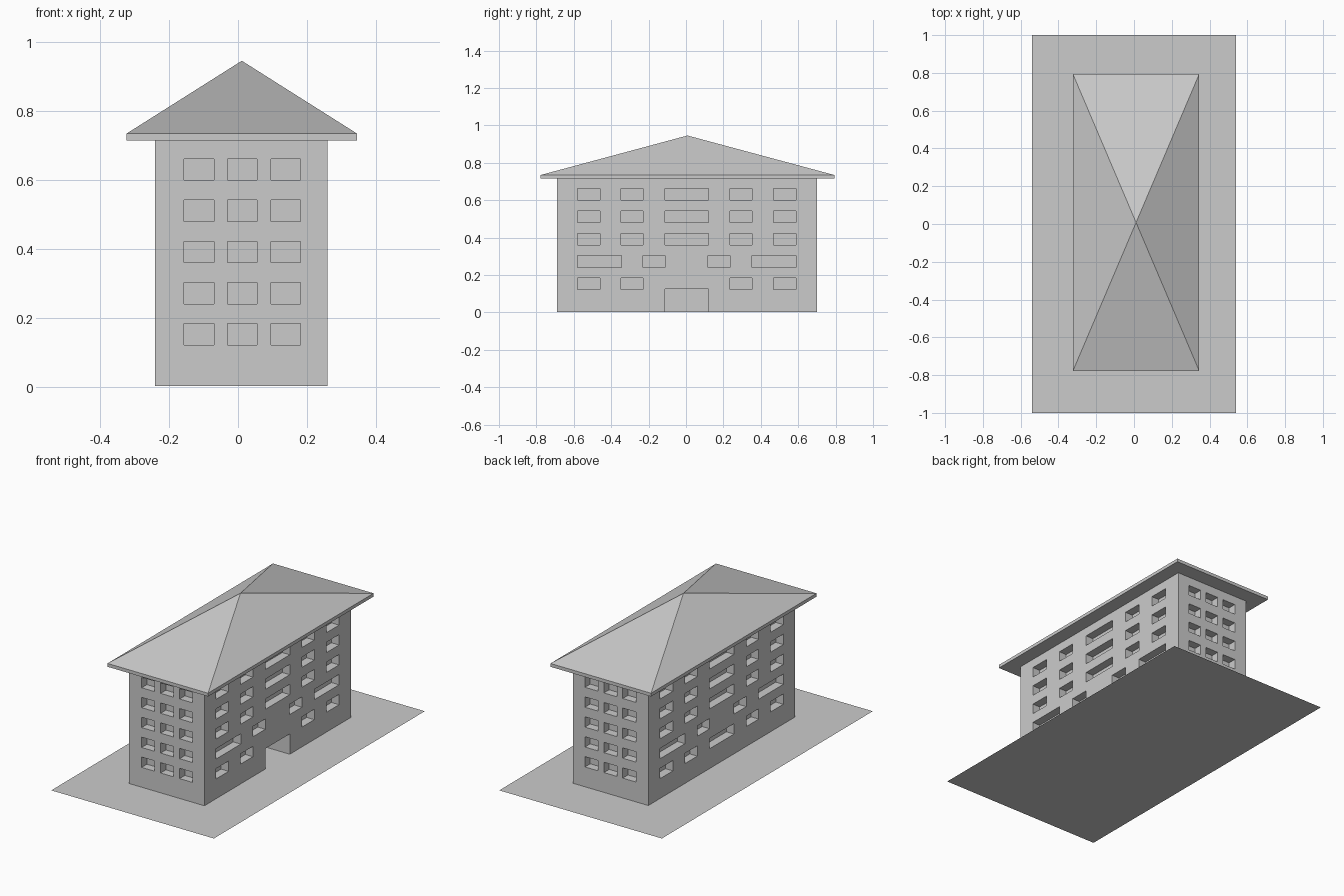
import bpy, bmesh

if "Cube" in bpy.data.objects:
    bpy.data.objects.remove(bpy.data.objects["Cube"])

def new_object(name, bm):
    bmesh.ops.recalc_face_normals(bm, faces=bm.faces[:])
    mesh = bpy.data.meshes.new(name)
    bm.to_mesh(mesh)
    bm.free()
    obj = bpy.data.objects.new(name, mesh)
    bpy.context.collection.objects.link(obj)
    return obj

def add_box(bm, x, y, z):
    verts = bmesh.ops.create_cube(bm, size=1)["verts"]
    for v in verts:
        for i, (lo, hi) in enumerate((x, y, z)):
            v.co[i] = hi if v.co[i] > 0 else lo
    return verts

# Building outline
X0, X1 = -0.24, 0.26
Y0, Y1 = -0.69, 0.70
WALL_BASE, EAVES = 0.003, 0.715
DEPTH, OUT = 0.05, 0.02

# Flat ground plate
bm = bmesh.new()
bm.faces.new([bm.verts.new(c) for c in
              ((-0.54, -1, 0), (0.54, -1, 0), (0.54, 1, 0), (-0.54, 1, 0))])
ground = new_object("ground_plate", bm)
if ground.data.polygons[0].normal.z < 0:
    ground.data.flip_normals()

# Wall block
bm = bmesh.new()
add_box(bm, (X0, X1), (Y0, Y1), (WALL_BASE, EAVES))
walls = new_object("walls", bm)

# Window and door recess cutters
end_columns = [(-0.157, -0.07), (-0.031, 0.055), (0.095, 0.181)]
side_columns = [(-0.58, -0.46), (-0.347, -0.23), (0.235, 0.352), (0.467, 0.587)]
stair_columns = [(-0.58, -0.345), (-0.23, -0.112), (0.118, 0.235), (0.352, 0.587)]
middle = (-0.112, 0.12)

bm = bmesh.new()
for floor in range(5):
    z = (0.122 + 0.1195 * floor, 0.184 + 0.1195 * floor)
    for x in end_columns:
        add_box(bm, x, (Y0 - OUT, Y0 + DEPTH), z)
        add_box(bm, x, (Y1 - DEPTH, Y1 + OUT), z)
    columns = stair_columns if floor == 1 else side_columns
    for y in columns + ([middle] if floor > 1 else []):
        add_box(bm, (X1 - DEPTH, X1 + OUT), y, z)
    for y in columns + ([middle] if floor != 1 else []):
        add_box(bm, (X0 - OUT, X0 + DEPTH), y, z)
add_box(bm, (0.01, X1 + OUT), middle, (-0.05, 0.125))
cutter = new_object("recess_cutter", bm)
cutter.hide_render = True
cutter.hide_set(True)

cut = walls.modifiers.new("recesses", "BOOLEAN")
cut.operation = "DIFFERENCE"
cut.solver = "EXACT"
cut.object = cutter

# Hipped roof on a thin eaves slab
bm = bmesh.new()
add_box(bm, (-0.323, 0.345), (-0.777, 0.793), (EAVES, 0.735))
top = max(bm.faces, key=lambda f: f.calc_center_median().z)
apex = bmesh.ops.poke(bm, faces=[top])["verts"][0]
apex.co = (0.011, 0.008, 0.946)
new_object("roof", bm)
